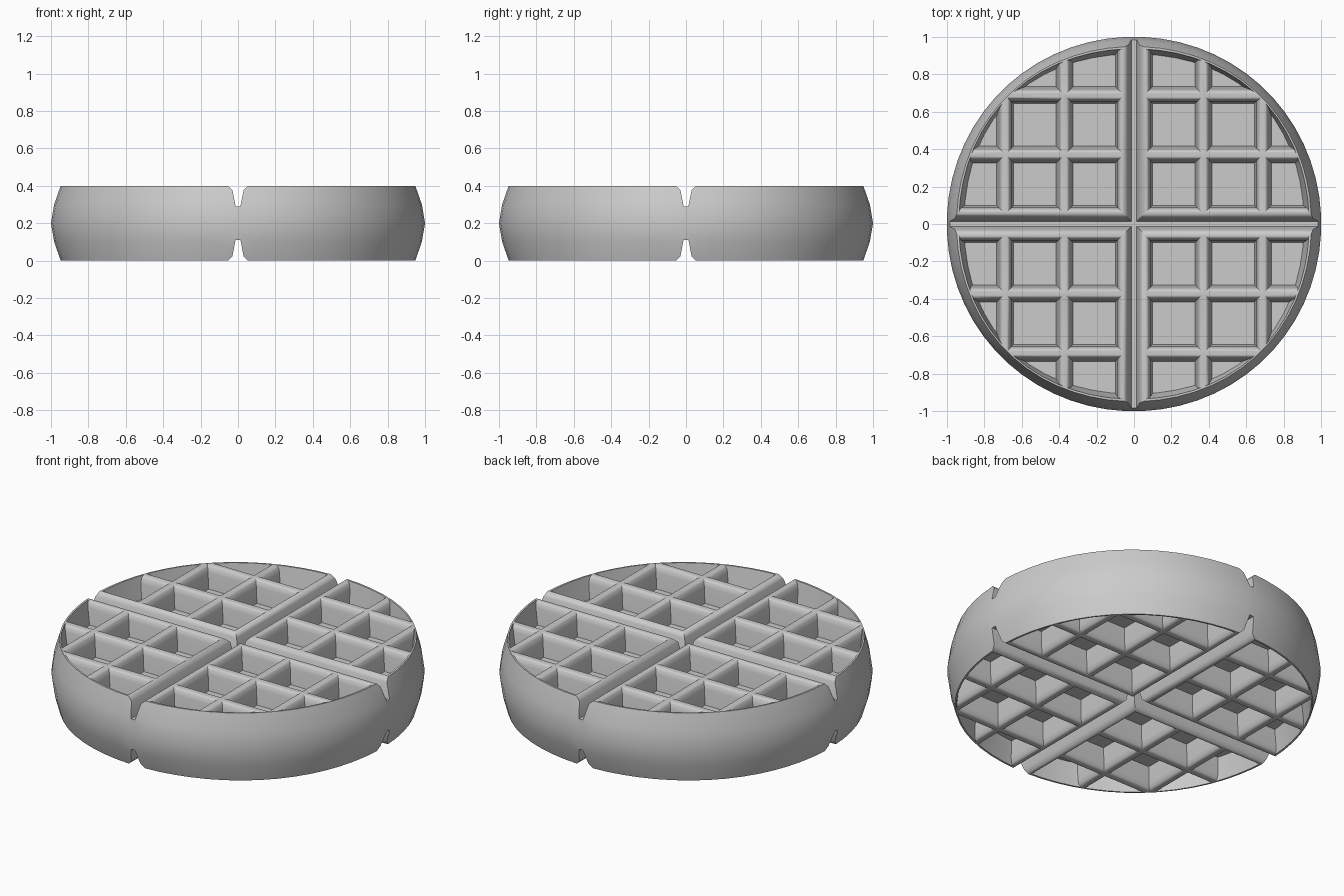
import bpy, bmesh, math

cube = bpy.data.objects.get("Cube")
if cube:
    bpy.data.objects.remove(cube)

HEIGHT = 0.4
SIDES = 64

grey = bpy.data.materials.new("plain grey")
grey.use_nodes = True
grey.diffuse_color = (0.6, 0.6, 0.6, 1)
grey.node_tree.nodes["Principled BSDF"].inputs["Base Color"].default_value = grey.diffuse_color


def finish(name, bm):
    bmesh.ops.recalc_face_normals(bm, faces=bm.faces)
    mesh = bpy.data.meshes.new(name)
    bm.to_mesh(mesh)
    bm.free()
    mesh.materials.append(grey)
    obj = bpy.data.objects.new(name, mesh)
    bpy.context.collection.objects.link(obj)
    return obj


def loft(bm, rings):
    """Closed solid through a stack of point rings."""
    loops = [[bm.verts.new(p) for p in ring] for ring in rings]
    n = len(loops[0])
    for a, b in zip(loops, loops[1:]):
        for i in range(n):
            j = (i + 1) % n
            bm.faces.new((a[i], a[j], b[j], b[i]))
    bm.faces.new(loops[0])
    bm.faces.new(loops[-1])


def circle(radius, bulge, z):
    """Ring that swells slightly towards its diagonals."""
    ring = []
    for i in range(SIDES):
        a = (i + 0.5) * math.tau / SIDES
        r = radius / math.cos(math.pi / SIDES) + bulge * math.sin(2 * a) ** 2
        ring.append((r * math.cos(a), r * math.sin(a), z))
    return ring


def square(cx, cy, half, z):
    return [(cx + sx * half, cy + sy * half, z)
            for sx, sy in ((-1, -1), (1, -1), (1, 1), (-1, 1))]


def disc(name, profile):
    bm = bmesh.new()
    loft(bm, [circle(*ring) for ring in profile])
    return finish(name, bm)


def boolean(obj, tool, operation):
    mod = obj.modifiers.new(operation.lower(), "BOOLEAN")
    mod.operation = operation
    mod.solver = "EXACT"
    mod.object = tool
    bpy.context.view_layer.objects.active = obj
    bpy.ops.object.modifier_apply(modifier=mod.name)
    bpy.data.objects.remove(tool)


# Round body, widest at mid height
body = disc("waffle", [(0.948, 0.014, 0), (0.983, 0.006, 0.1), (1, 0.003, 0.2),
                       (0.983, 0.006, 0.3), (0.948, 0.014, HEIGHT)])

# Pockets on both faces, trimmed to a thin outer rim
POCKET = [(0.152, 0.42), (0.148, 0.4), (0.134, 0.387), (0.126, 0.36), (0.113, 0.27)]
CENTRES = [s * c for c in (0.213, 0.53, 0.847) for s in (-1, 1)]
bm = bmesh.new()
for cx in CENTRES:
    for cy in CENTRES:
        # Skip corner pockets that lie wholly outside the rim
        if math.hypot(cx, cy) > 1.1:
            continue
        for flip in (False, True):
            loft(bm, [square(cx, cy, h, HEIGHT - z if flip else z) for h, z in POCKET])
pockets = finish("pocket_cutter", bm)
trim = disc("pocket_trim", [(0.94, 0.018, -0.1), (0.936, 0.018, 0), (0.908, 0.03, 0.13),
                            (0.908, 0.03, 0.27), (0.936, 0.018, HEIGHT), (0.94, 0.018, 0.5)])
boolean(pockets, trim, "INTERSECT")
boolean(body, pockets, "DIFFERENCE")

# Crossed grooves dividing both faces into quarters
HALF_GROOVE = [(0.08, 0.42), (0.053, 0.4), (0.03, 0.377), (0.013, 0.29)]
outline = HALF_GROOVE + [(-w, z) for w, z in reversed(HALF_GROOVE)]
for along_x in (False, True):
    bm = bmesh.new()
    for flip in (False, True):
        rings = []
        for end in (-1.1, 1.1):
            pts = [(w, HEIGHT - z if flip else z) for w, z in outline]
            rings.append([(end, w, z) if along_x else (w, end, z) for w, z in pts])
        loft(bm, rings)
    boolean(body, finish("groove_cutter", bm), "DIFFERENCE")

# Soft shading with crisp rim
bpy.ops.object.select_all(action="DESELECT")
body.select_set(True)
bpy.context.view_layer.objects.active = body
bpy.ops.object.shade_smooth_by_angle(angle=math.radians(55))
soft = body.modifiers.new("soft_normals", "WEIGHTED_NORMAL")
soft.keep_sharp = True
